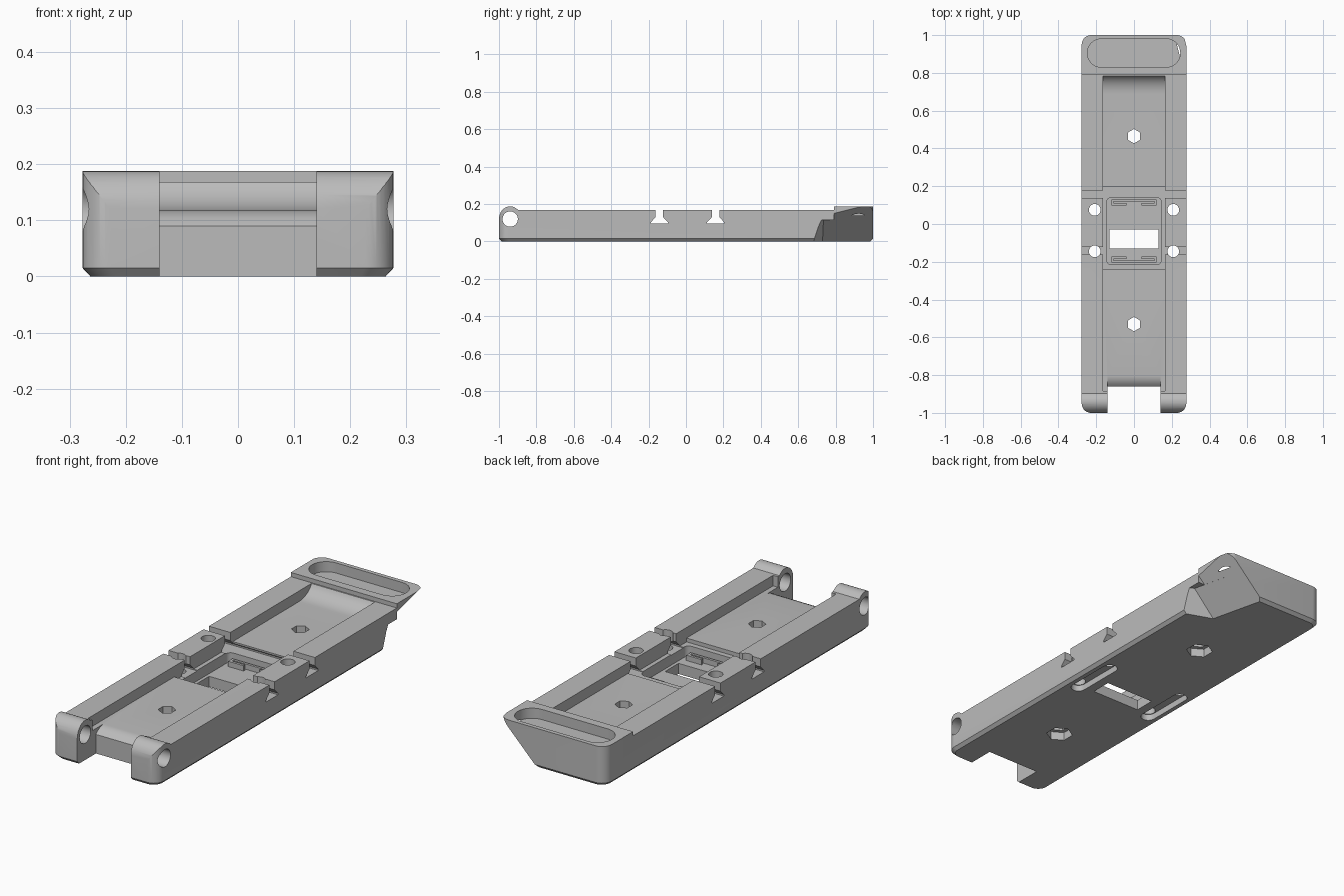
import bpy, bmesh, math
from mathutils import Vector

old = bpy.data.objects.get("Cube")
if old:
    bpy.data.objects.remove(old)

grey = bpy.data.materials.new("plain grey")
grey.use_nodes = True
grey.diffuse_color = (0.5, 0.5, 0.5, 1)
grey.node_tree.nodes["Principled BSDF"].inputs["Base Color"].default_value = (0.5, 0.5, 0.5, 1)


def finish(bm, name):
    bmesh.ops.recalc_face_normals(bm, faces=bm.faces)
    mesh = bpy.data.meshes.new(name)
    bm.to_mesh(mesh)
    bm.free()
    mesh.materials.append(grey)
    obj = bpy.data.objects.new(name, mesh)
    bpy.context.collection.objects.link(obj)
    return obj


def prism(name, points, push):
    """Extrude a closed 3D outline along a vector."""
    bm = bmesh.new()
    face = bm.faces.new([bm.verts.new(p) for p in points])
    out = bmesh.ops.extrude_face_region(bm, geom=[face])
    moved = [g for g in out["geom"] if isinstance(g, bmesh.types.BMVert)]
    bmesh.ops.translate(bm, verts=moved, vec=Vector(push))
    return finish(bm, name)


def side_prism(name, yz, x0, x1):
    return prism(name, [(x0, y, z) for y, z in yz], (x1 - x0, 0, 0))


def plan_prism(name, xy, z0, z1):
    return prism(name, [(x, y, z0) for x, y in xy], (0, 0, z1 - z0))


def hull(name, points):
    bm = bmesh.new()
    for p in points:
        bm.verts.new(p)
    res = bmesh.ops.convex_hull(bm, input=bm.verts)
    bmesh.ops.delete(bm, geom=list(set(res["geom_interior"] + res["geom_unused"])), context='VERTS')
    return finish(bm, name)


def rounded(x0, x1, y0, y1, r, n=8):
    """Outline of a rounded rectangle."""
    pts = []
    for cx, cy, a0 in ((x1 - r, y1 - r, 0), (x0 + r, y1 - r, 90),
                       (x0 + r, y0 + r, 180), (x1 - r, y0 + r, 270)):
        for i in range(n + 1):
            a = math.radians(a0 + 90 * i / n)
            pts.append((cx + r * math.cos(a), cy + r * math.sin(a)))
    return pts


def ring(cx, cy, r, n, turn=0):
    return [(cx + r * math.cos(math.tau * i / n + turn),
             cy + r * math.sin(math.tau * i / n + turn)) for i in range(n)]


def box(name, x0, x1, y0, y1, z0, z1):
    return plan_prism(name, [(x0, y0), (x1, y0), (x1, y1), (x0, y1)], z0, z1)


def combine(target, tool, operation='DIFFERENCE'):
    mod = target.modifiers.new("shape", 'BOOLEAN')
    mod.operation = operation
    mod.solver = 'EXACT'
    mod.object = tool
    bpy.context.view_layer.objects.active = target
    bpy.ops.object.modifier_apply(modifier=mod.name)
    bpy.data.objects.remove(tool)


W, RAIL, TOP, FLOOR = 0.277, 0.165, 0.168, 0.118

# Long body with knuckles at the front and a raised block at the back
knuckle = [(-0.94 + 0.06 * math.cos(math.pi * i / 16), 0.12 + 0.068 * math.sin(math.pi * i / 16))
           for i in range(17)]
knuckle = [p for p in knuckle if p[0] < -0.94 or p[1] > TOP]
profile = [(-1, 0), (1, 0), (1, 0.188), (0.79, 0.188), (0.79, TOP), (-0.892, TOP)] + knuckle
body = side_prism("base_body", profile, -W, W)

# Rounded plan corners and chamfered underside
outer = rounded(-W, W, -1, 1, 0.05)
inner = rounded(-W + 0.014, W - 0.014, -0.986, 0.986, 0.045)
combine(body, hull("plan_shape", [(x, y, 0) for x, y in inner]
                   + [(x, y, z) for x, y in outer for z in (0.015, 0.3)]), 'INTERSECT')

# Channel between the rails, sweeping up to the back block
sweep = [(0.69 + 0.1 * math.sin(math.radians(a)), FLOOR + 0.075 * (1 - math.cos(math.radians(a))))
         for a in range(0, 91, 9)]
channel = [(-0.885, 0.3), (-0.885, FLOOR)] + sweep + [(0.79, 0.3)]
combine(body, side_prism("channel", channel, -RAIL, RAIL))

# Gap between the knuckles with an eased floor edge
gap = [(-1.1, -0.1), (-0.86, -0.1), (-0.86, 0.09), (-0.845, 0.104), (-0.825, 0.114),
       (-0.8, FLOOR + 0.001), (-0.8, 0.3), (-1.1, 0.3)]
combine(body, side_prism("gap", gap, -0.14, 0.14))

# Pin hole through both knuckles
combine(body, side_prism("pin_hole", ring(-0.94, 0.12, 0.041, 32), -0.4, 0.4))

# Undercut grooves across the rails
for cy in (-0.142, 0.158):
    half = [(0.045, 0.097), (0.045, 0.104), (0.02, 0.13), (0.02, 0.3)]
    groove = [(cy + y, z) for y, z in half] + [(cy - y, z) for y, z in reversed(half)]
    combine(body, side_prism("groove", groove, -0.4, 0.4))

# Stepped pocket and window in the middle
combine(body, box("recess", -RAIL, RAIL, -0.24, 0.197, 0.1, 0.3))
combine(body, plan_prism("pocket", rounded(-0.145, 0.145, -0.215, 0.14, 0.025), 0.05, 0.3))
combine(body, box("window", -0.13, 0.13, -0.13, -0.03, -0.1, 0.3))

# Screw holes joined by long slots underneath
for s in (-1, 1):
    for y in (0.075, -0.145):
        combine(body, plan_prism("screw_hole", ring(s * 0.208, y, 0.031, 24), -0.1, 0.3))
    slot = rounded(s * 0.208 - 0.034, s * 0.208 + 0.034, -0.18, 0.11, 0.033)
    combine(body, plan_prism("under_slot", slot, -0.1, 0.03))

# Six-sided holes in the floor with wider seats below
for y in (0.465, -0.53):
    combine(body, plan_prism("bolt_hole", ring(0, y, 0.038, 6, math.pi / 6), -0.1, 0.3))
    combine(body, plan_prism("nut_seat", ring(0, y, 0.06, 6, math.pi / 6), -0.1, 0.04))

# Oblong tray in the back block
combine(body, plan_prism("tray", rounded(-0.247, 0.245, 0.83, 0.98, 0.074), 0.14, 0.3))

# Slanted cut under the back corner on the model's left
low = [(0.32, 0.665), (0.14, 0.73), (0.07, 1.02), (0.32, 1.02)]
mid = [(0.32, 0.705), (0.255, 0.735), (0.185, 1.02), (0.32, 1.02)]
combine(body, hull("corner_cut", [(x, y, 0) for x, y in low]
                   + [(x, y, 0.115) for x, y in mid]
                   + [(x, y, -0.01) for x, y in low]))
combine(body, hull("block_cut", [(0.241, 0.79, 0.114), (0.184, 1.02, 0.114), (0.33, 1.02, 0.114),
                                 (0.33, 0.79, 0.114), (0.327, 0.79, 0.2), (0.27, 1.02, 0.2),
                                 (0.33, 1.02, 0.2), (0.33, 0.79, 0.2)]))

# Low clip bars with returned ends inside the pocket
parts = [body]
for y, s, name in ((0.115, -1, "back_clip"), (-0.19, 1, "front_clip")):
    w, t, d = 0.12, 0.012, 0.032
    shape = [(-w, 0), (w, 0), (w, d), (0.04, d), (0.04, d - t), (w - t, d - t),
             (w - t, t), (t - w, t), (t - w, d - t), (-0.04, d - t), (-0.04, d), (-w, d)]
    parts.append(plan_prism(name, [(x, y - s * 0.015 + s * v) for x, v in shape], 0.045, 0.075))

for obj in parts:
    bpy.ops.object.select_all(action='DESELECT')
    obj.select_set(True)
    bpy.context.view_layer.objects.active = obj
    bpy.ops.object.shade_smooth_by_angle(angle=math.radians(25))
